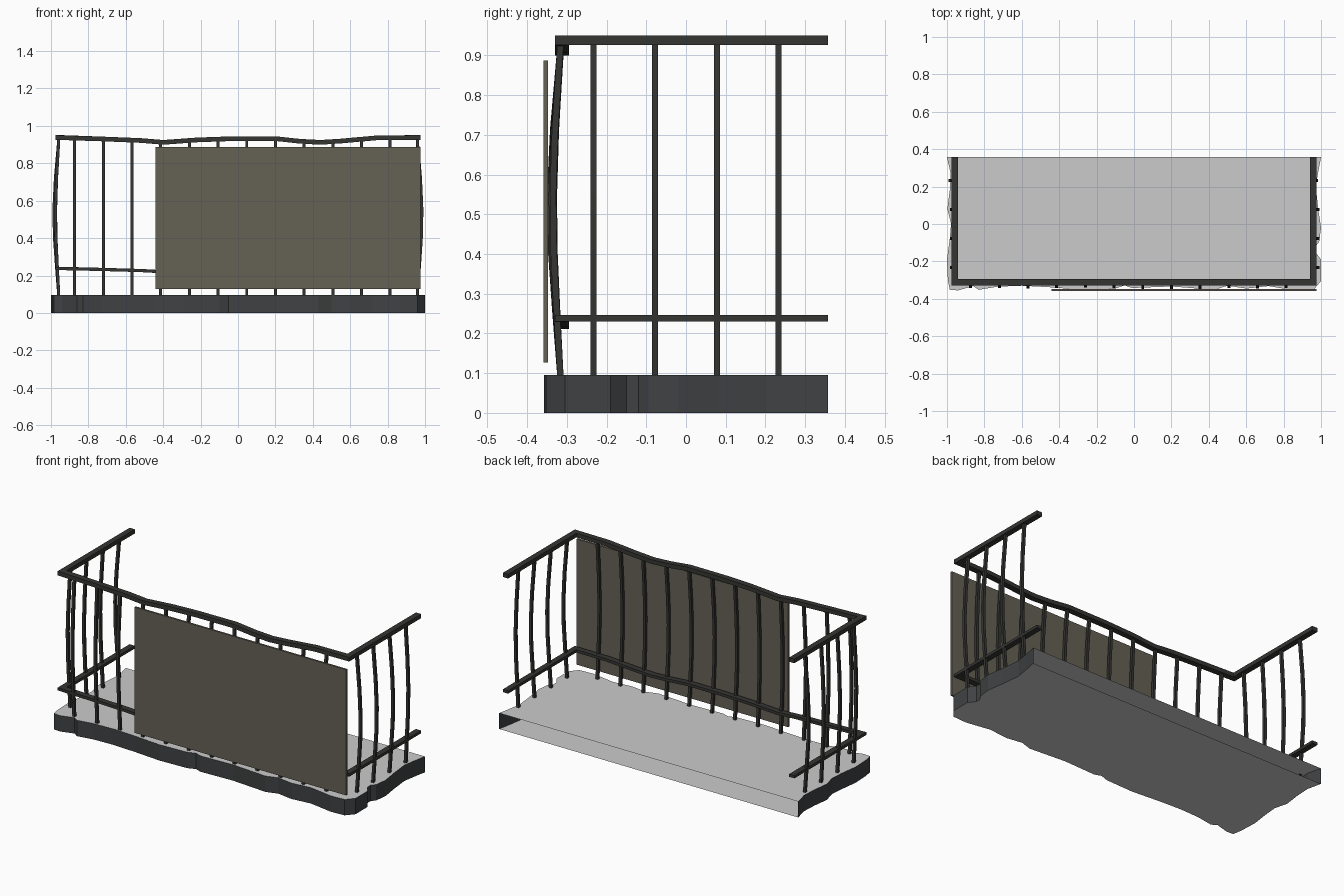
import bpy, bmesh, random
from mathutils import Vector

if "Cube" in bpy.data.objects:
    bpy.data.objects.remove(bpy.data.objects["Cube"])

random.seed(4)


def material(name, color):
    m = bpy.data.materials.new(name)
    m.diffuse_color = (*color, 1)
    m.use_nodes = True
    m.node_tree.nodes["Principled BSDF"].inputs["Base Color"].default_value = m.diffuse_color
    return m


IRON = material("dark_iron", (0.035, 0.035, 0.033))
EDGE = material("dark_edge", (0.05, 0.053, 0.055))
SHEET = material("olive_sheet", (0.13, 0.12, 0.09))
GREY = material("concrete", (0.8, 0.8, 0.8))


def make_object(name, bm, *mats):
    bmesh.ops.recalc_face_normals(bm, faces=bm.faces)
    mesh = bpy.data.meshes.new(name)
    bm.to_mesh(mesh)
    bm.free()
    for m in mats:
        mesh.materials.append(m)
    ob = bpy.data.objects.new(name, mesh)
    bpy.context.collection.objects.link(ob)
    return ob


def skin(bm, rings):
    """Closed tube through a list of four-point rings."""
    vs = [[bm.verts.new(p) for p in r] for r in rings]
    for a, b in zip(vs, vs[1:]):
        for i in range(4):
            j = (i + 1) % 4
            bm.faces.new((a[i], a[j], b[j], b[i]))
    bm.faces.new(vs[0][::-1])
    bm.faces.new(vs[-1])


def rail(name, profile, z_side, width, height):
    """U-shaped mitred rail whose front run sags along the profile."""
    X, Y, B = 0.9575, -0.3125, 0.357
    w, h = width / 2, height / 2
    path = [(-X, B, z_side, -1, 0), (-X, Y, z_side, -1, -1)]
    path += [(x, Y, z, 0, -1) for x, z in profile]
    path += [(X, Y, z_side, 1, -1), (X, B, z_side, 1, 0)]
    rings = []
    for x, y, z, nx, ny in path:
        rings.append([(x + s * w * nx, y + s * w * ny, z + t * h)
                      for s, t in ((-1, -1), (1, -1), (1, 1), (-1, 1))])
    bm = bmesh.new()
    skin(bm, rings)
    make_object(name, bm, IRON)


# Handrail and lower rail, both slightly warped
WARP = [(-0.72, -0.008), (-0.52, -0.016), (-0.4, -0.026), (-0.22, -0.013), (-0.05, -0.007),
        (0.2, -0.006), (0.33, -0.02), (0.44, -0.026), (0.55, -0.019), (0.74, -0.002)]
rail("top_rail", [(x, 0.938 + d) for x, d in WARP], 0.938, 0.035, 0.025)
rail("lower_rail", [(x, 0.238 + d * 0.7) for x, d in WARP], 0.238, 0.035, 0.017)


# Balusters bowed outward at mid height
def baluster(bm, x, y, out, top):
    bow = random.uniform(0.016, 0.027)
    r = 0.008
    rings = []
    for t, k in ((0, 0), (0.2, 0.5), (0.38, 0.9), (0.55, 1), (0.75, 0.7), (1, 0)):
        cx, cy = x + out[0] * bow * k, y + out[1] * bow * k
        z = 0.09 + t * (top - 0.09)
        rings.append([(cx - r, cy - r, z), (cx + r, cy - r, z),
                      (cx + r, cy + r, z), (cx - r, cy + r, z)])
    skin(bm, rings)


bm = bmesh.new()
ends = [(-0.96, 0)] + WARP + [(0.96, 0)]
for i in range(12):
    x = -0.873 + i * 0.1533
    for (x0, d0), (x1, d1) in zip(ends, ends[1:]):
        if x0 <= x <= x1:
            sag = d0 + (d1 - d0) * (x - x0) / (x1 - x0)
    baluster(bm, x, -0.316, (0, -1), 0.93 + sag)
make_object("front_balusters", bm, IRON)

bm = bmesh.new()
for s in (-1, 1):
    for y in (-0.233, -0.078, 0.078, 0.233):
        baluster(bm, s * 0.958, y, (s, 0), 0.93)
make_object("side_balusters", bm, IRON)

# Privacy sheet hung on the front
bm = bmesh.new()
bmesh.ops.create_cube(bm, size=1)
for v in bm.verts:
    v.co = Vector((0.267 + v.co.x * 1.415, -0.353 + v.co.y * 0.012, 0.507 + v.co.z * 0.76))
make_object("front_sheet", bm, SHEET)

# Slab with crumbled outline, open toward the wall
left = [(-1, 0.357), (-0.98, 0.27), (-0.985, 0.18), (-0.998, 0.08), (-0.978, 0.0),
        (-0.985, -0.08), (-1, -0.19), (-0.995, -0.3), (-0.985, -0.352)]
front = [(-0.94, -0.355), (-0.86, -0.332), (-0.83, -0.352), (-0.73, -0.335), (-0.6, -0.33),
         (-0.45, -0.338), (-0.28, -0.352), (-0.1, -0.345), (-0.05, -0.328), (-0.01, -0.342),
         (0.2, -0.334), (0.43, -0.352), (0.5, -0.33), (0.6, -0.345), (0.72, -0.332), (0.87, -0.357)]
right = [(0.96, -0.352), (1, -0.305), (1, -0.19), (0.97, -0.15), (0.97, -0.12),
         (0.99, -0.095), (1, -0.02), (0.985, 0.08), (0.972, 0.2), (0.985, 0.28), (1, 0.357)]
outline = left + front + right
bm = bmesh.new()
low = [bm.verts.new((x, y, 0)) for x, y in outline]
high = [bm.verts.new((x, y, 0.096)) for x, y in outline]
bm.faces.new(low[::-1])
bm.faces.new(high)
for i in range(len(outline) - 1):
    f = bm.faces.new((low[i], low[i + 1], high[i + 1], high[i]))
    f.material_index = 1
make_object("floor_slab", bm, GREY, EDGE)
